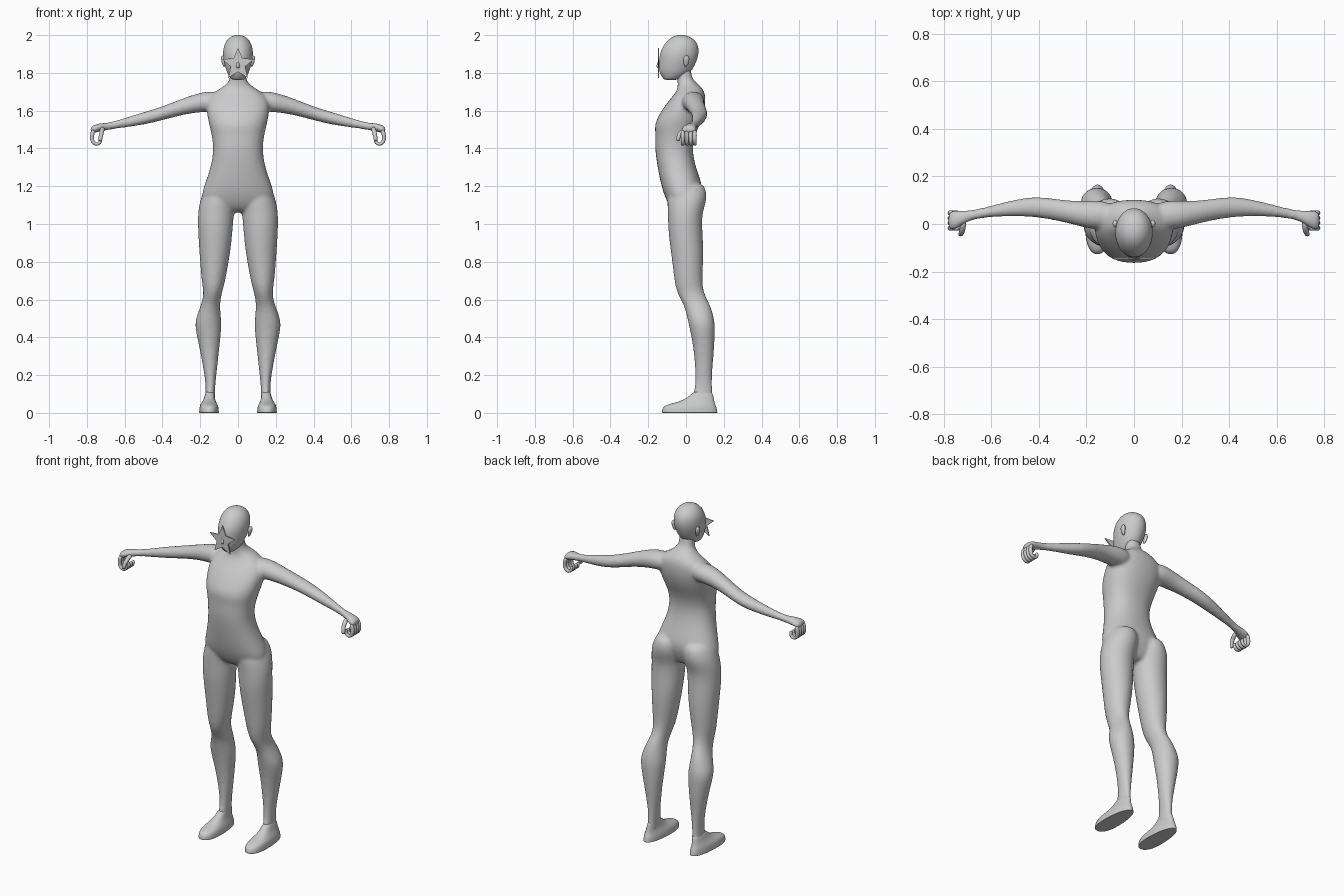
import bpy
import bmesh
import math
from mathutils import Vector

cube = bpy.data.objects.get("Cube")
if cube:
    bpy.data.objects.remove(cube, do_unlink=True)

SIDES = 20
SWELL = 1.016  # makes up for subdivision shrinking the rings

grey = bpy.data.materials.new("matte grey")
grey.use_nodes = True
grey.diffuse_color = (.6, .6, .6, 1)
grey.node_tree.nodes["Principled BSDF"].inputs["Base Color"].default_value = (.6, .6, .6, 1)


def bridge(bm, rings):
    """Skin a list of point rings and close both ends."""
    rows = [[bm.verts.new(p) for p in ring] for ring in rings]
    for low, high in zip(rows, rows[1:]):
        for i in range(len(low)):
            j = (i + 1) % len(low)
            bm.faces.new((low[i], low[j], high[j], high[i]))
    bm.faces.new(rows[0][::-1])
    bm.faces.new(rows[-1])


def oval(lo_u, hi_u, lo_v, hi_v, power=2.0, taper=0.0):
    """Superellipse filling a rectangle; taper narrows it towards high v."""
    points = []
    for i in range(SIDES):
        angle = math.tau * i / SIDES
        c, s = math.cos(angle), math.sin(angle)
        u = math.copysign(abs(c) ** (2 / power), c) * (1 - taper * (s + 1) / 2)
        v = math.copysign(abs(s) ** (2 / power), s)
        points.append(((lo_u + hi_u + u * (hi_u - lo_u) * SWELL) / 2,
                       (lo_v + hi_v + v * (hi_v - lo_v) * SWELL) / 2))
    return points


def loft_up(bm, sections, side=1, power=2.0, taper=0.0):
    """Sections are height, inner x, outer x, front y, back y."""
    bridge(bm, [[(side * x, y, z) for x, y in oval(*box, power, taper)]
                for z, *box in sections])


def loft_out(bm, sections, side):
    """Sections are x, front y, back y, bottom z, top z."""
    bridge(bm, [[(side * x, y, z) for y, z in oval(*box)]
                for x, *box in sections])


def tube(bm, path, radius, side):
    """Round tube along a path, thinning slightly to its tip."""
    path = [Vector(p) for p in path]
    rings = []
    for i, p in enumerate(path):
        along = (path[min(i + 1, len(path) - 1)] - path[max(i - 1, 0)]).normalized()
        across = Vector((0, 1, 0))
        across = (across - along * across.dot(along)).normalized()
        third = along.cross(across)
        r = radius * (1 - .25 * i / len(path))
        ring = [p + r * (across * math.cos(a) + third * math.sin(a))
                for a in (math.tau * k / 8 for k in range(8))]
        rings.append([(side * q.x, q.y, q.z) for q in ring])
    bridge(bm, rings)


def finish(name, bm, levels=0, smooth=True):
    bmesh.ops.recalc_face_normals(bm, faces=bm.faces)
    mesh = bpy.data.meshes.new(name)
    bm.to_mesh(mesh)
    bm.free()
    mesh.materials.append(grey)
    for face in mesh.polygons:
        face.use_smooth = smooth
    obj = bpy.data.objects.new(name, mesh)
    bpy.context.collection.objects.link(obj)
    if levels:
        sub = obj.modifiers.new("subdivide", "SUBSURF")
        sub.levels = sub.render_levels = levels
    return obj


# Torso and neck: height, half width, front, back
torso = [
    (1.06, .09, -.05, .04), (1.09, .17, -.085, .06), (1.14, .195, -.11, .08),
    (1.2, .18, -.13, .09), (1.3, .142, -.15, .05), (1.4, .127, -.165, .03),
    (1.48, .14, -.16, .05), (1.53, .153, -.168, .075), (1.6, .167, -.13, .098),
    (1.66, .165, -.085, .103), (1.7, .125, -.05, .098), (1.73, .07, -.042, .078),
    (1.76, .043, -.045, .036), (1.8, .042, -.05, .028), (1.84, .04, -.05, .02)]

# Leg from buttock to ankle
leg = [
    (1.22, .04, .15, -.06, .08), (1.19, .015, .175, -.09, .105),
    (1.13, .01, .2, -.1, .112), (1.06, .022, .212, -.095, .085),
    (.98, .028, .212, -.095, .085), (.88, .037, .206, -.083, .092),
    (.78, .053, .199, -.07, .09), (.69, .07, .191, -.06, .085),
    (.63, .087, .18, -.046, .095), (.57, .098, .195, -.008, .13),
    (.49, .088, .229, .01, .152), (.43, .089, .223, .024, .153),
    (.34, .1, .203, .04, .149), (.24, .11, .184, .049, .14),
    (.15, .121, .17, .05, .136), (.09, .122, .172, .035, .142),
    (.03, .122, .175, .03, .145)]

# Arm from inside the shoulder to the knuckles
arm = [
    (.08, -.01, .09, 1.6, 1.7), (.16, -.025, .1, 1.595, 1.703),
    (.22, -.012, .096, 1.59, 1.69), (.3, .01, .1, 1.577, 1.662),
    (.41, .03, .118, 1.547, 1.618), (.5, .033, .103, 1.525, 1.592),
    (.6, .03, .077, 1.511, 1.561), (.67, .02, .06, 1.501, 1.54),
    (.71, .005, .056, 1.493, 1.535), (.74, -.018, .056, 1.488, 1.532),
    (.77, -.028, .055, 1.478, 1.522), (.782, -.02, .048, 1.485, 1.51)]

bm = bmesh.new()
loft_up(bm, [(z, -w, w, front, back) for z, w, front, back in torso], power=2.3)
for side in (1, -1):
    loft_up(bm, leg, side)
    loft_out(bm, arm, side)
body = finish("body", bm, levels=2)

# Fuse torso and limbs into one soft skin
fuse = body.modifiers.new("fuse", "REMESH")
fuse.mode = "VOXEL"
fuse.voxel_size = .009
fuse.use_smooth_shade = True
soften = body.modifiers.new("soften", "SMOOTH")
soften.factor = .5
soften.iterations = 6

# Head
skull = [
    (1.762, .025, -.112, -.05), (1.77, .038, -.12, -.03), (1.79, .052, -.135, .01),
    (1.82, .064, -.145, .036), (1.86, .075, -.14, .055), (1.9, .08, -.14, .067),
    (1.94, .076, -.122, .066), (1.97, .062, -.1, .05), (1.99, .042, -.075, .025),
    (2.001, .015, -.045, -.01)]
bm = bmesh.new()
loft_up(bm, [(z, -w, w, front, back) for z, w, front, back in skull])
finish("head", bm, levels=2)

# Nose
bm = bmesh.new()
loft_up(bm, [(1.822, -.012, .012, -.15, -.12), (1.835, -.014, .014, -.16, -.12),
             (1.87, -.006, .006, -.146, -.12)])
finish("nose", bm, levels=1)

# Five-pointed face plate
bm = bmesh.new()
outline = []
for i in range(10):
    reach = .04 if i % 2 else .088
    angle = math.pi / 2 + math.tau * i / 10
    outline.append((reach * math.cos(angle), 1.845 + reach * math.sin(angle)))
bridge(bm, [[(x, y, z) for x, z in outline] for y in (-.149, -.143)])
finish("face_star", bm, smooth=False)

for side, label in ((1, "left"), (-1, "right")):
    # Ear
    bm = bmesh.new()
    loft_up(bm, [(1.833, .068, .076, -.006, .004), (1.845, .068, .083, -.012, .012),
                 (1.875, .07, .092, -.016, .02), (1.893, .07, .088, -.008, .014)], side)
    finish(label + "_ear", bm, levels=1)

    # Foot with a flat sole
    bm = bmesh.new()
    loft_up(bm, [(0, .1, .207, -.12, .16), (0, .095, .212, -.126, .165),
                 (.004, .095, .212, -.127, .166), (.026, .096, .211, -.125, .162),
                 (.043, .102, .206, -.105, .155), (.058, .112, .194, -.04, .15),
                 (.08, .12, .182, .01, .146), (.12, .124, .172, .046, .138)],
            side, power=2.3, taper=.25)
    finish(label + "_foot", bm, levels=2)

    # Curled fingers, then the thumb
    bm = bmesh.new()
    curl = [(.764, 1.5), (.774, 1.47), (.773, 1.442), (.762, 1.426),
            (.745, 1.421), (.731, 1.43), (.727, 1.445), (.73, 1.458)]
    for i in range(4):
        tube(bm, [(x, -.017 + .021 * i, z) for x, z in curl], .0125, side)
    tube(bm, [(.715, .01, 1.508), (.72, -.015, 1.495), (.724, -.034, 1.478),
              (.728, -.042, 1.455), (.73, -.042, 1.438)], .014, side)
    finish(label + "_fingers", bm, levels=1)
